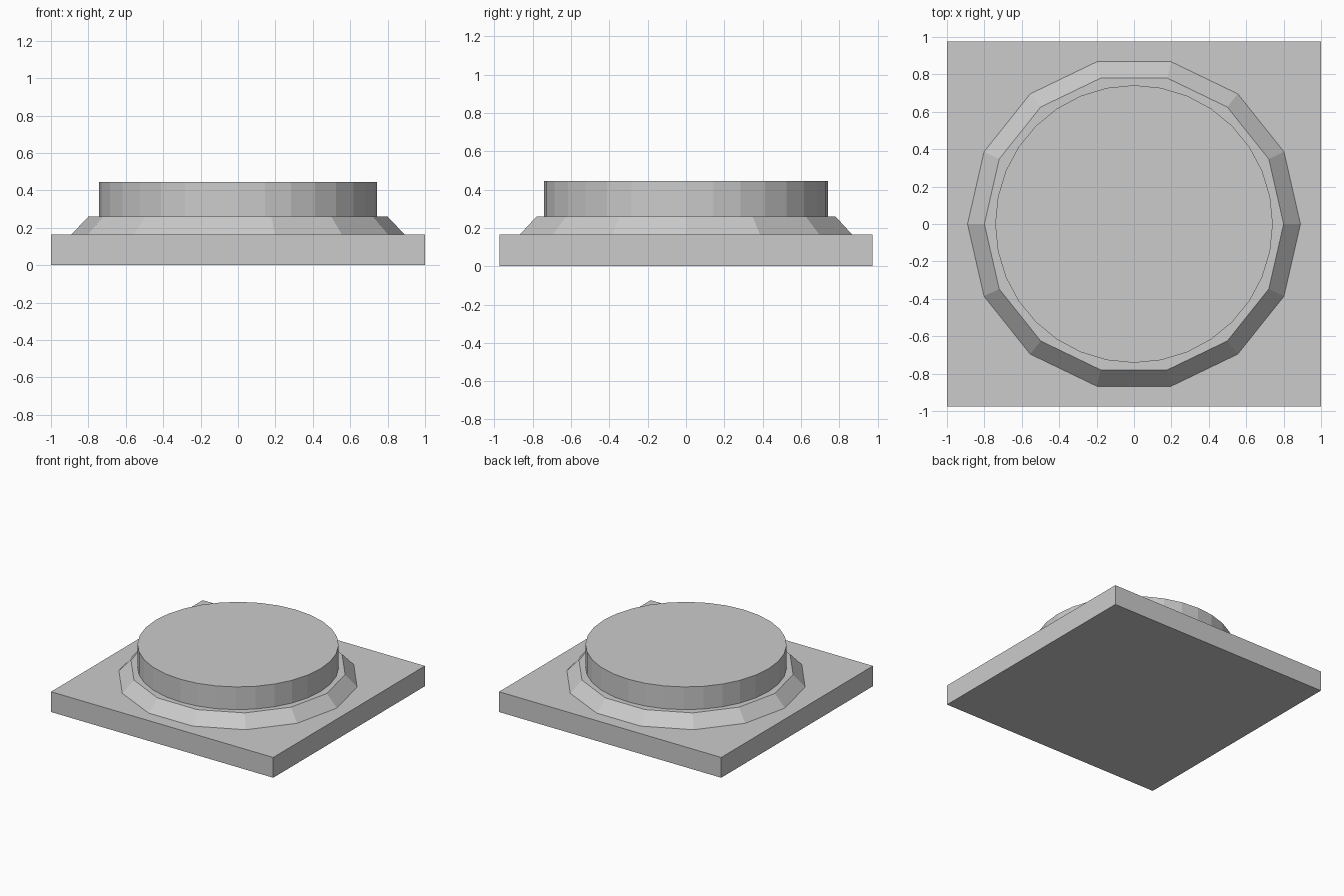
import bpy, bmesh
from mathutils import Matrix

if "Cube" in bpy.data.objects:
    bpy.data.objects.remove(bpy.data.objects["Cube"])


def finish(name, bm):
    bmesh.ops.recalc_face_normals(bm, faces=bm.faces)
    mesh = bpy.data.meshes.new(name)
    bm.to_mesh(mesh)
    bm.free()
    obj = bpy.data.objects.new(name, mesh)
    bpy.context.collection.objects.link(obj)
    return obj


def box(name, sx, sy, z0, z1):
    bm = bmesh.new()
    place = Matrix.Translation((0, 0, (z0 + z1) / 2)) @ Matrix.Diagonal((sx, sy, z1 - z0, 1))
    bmesh.ops.create_cube(bm, size=1, matrix=place)
    return finish(name, bm)


def frustum(name, sides, r_bottom, r_top, z0, z1, turn=0):
    bm = bmesh.new()
    place = Matrix.Translation((0, 0, (z0 + z1) / 2)) @ Matrix.Rotation(turn, 4, 'Z')
    bmesh.ops.create_cone(bm, cap_ends=True, segments=sides, radius1=r_bottom,
                          radius2=r_top, depth=z1 - z0, matrix=place)
    # put a corner exactly on the +x axis
    return finish(name, bm)


QUARTER = 1.5707963

# square base slab
box("base_plate", 2.0, 1.95, 0, 0.165)
# 14-sided sloped collar with corners on the x axis
frustum("sloped_collar", 14, 0.89, 0.80, 0.165, 0.26, QUARTER)
# 32-sided round pad
frustum("round_pad", 32, 0.742, 0.742, 0.26, 0.445)
